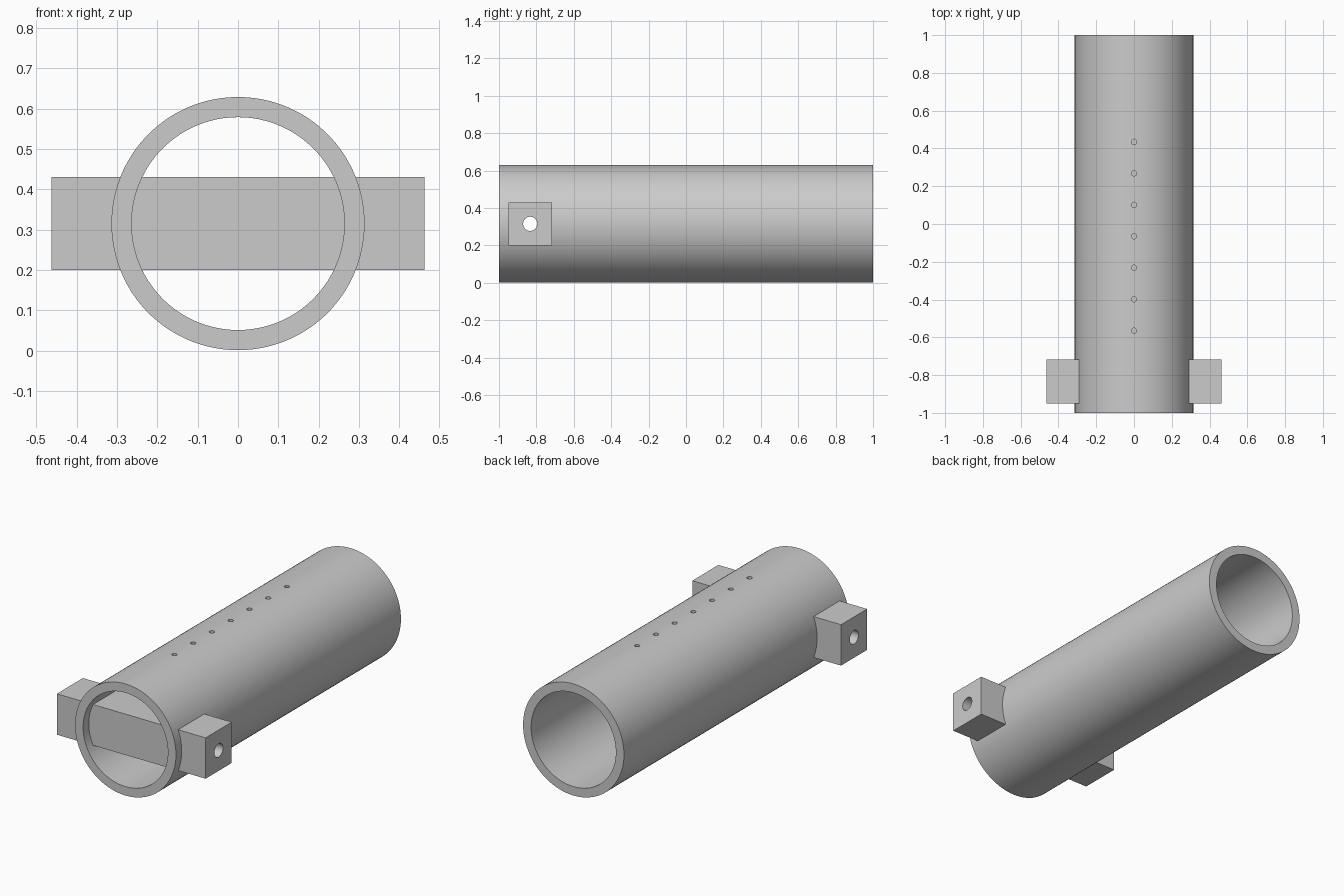
import bpy
from math import pi

if "Cube" in bpy.data.objects:
    bpy.data.objects.remove(bpy.data.objects["Cube"])

R_OUT, R_IN, ZC = 0.314, 0.264, 0.315
BAR_Y = -0.833


def cylinder(name, radius, depth, loc, rot=(0, 0, 0), sides=32):
    bpy.ops.mesh.primitive_cylinder_add(vertices=sides, radius=radius, depth=depth,
                                        location=loc, rotation=rot)
    ob = bpy.context.object
    ob.name = name
    return ob


def boolean(target, tool, op):
    # Apply a boolean and discard the tool object
    mod = target.modifiers.new(op.lower(), 'BOOLEAN')
    mod.operation, mod.solver, mod.object = op, 'EXACT', tool
    bpy.context.view_layer.objects.active = target
    bpy.ops.object.modifier_apply(modifier=mod.name)
    bpy.data.objects.remove(tool, do_unlink=True)


# Hollow tube along y
tube = cylinder("tube_with_mounting_bar", R_OUT, 2, (0, 0, ZC), (pi / 2, 0, 0), 100)
bore = cylinder("bore_cutter", R_IN, 2.2, (0, 0, ZC), (pi / 2, 0, 0), 100)
boolean(tube, bore, 'DIFFERENCE')

# Row of small holes through the top wall
for i in range(7):
    hole = cylinder("top_hole_cutter", 0.014, 0.2, (0, -0.565 + i / 6, ZC + 0.29))
    boolean(tube, hole, 'DIFFERENCE')

# Square bar crossing the tube near the front
bpy.ops.mesh.primitive_cube_add(size=1, location=(0, BAR_Y, ZC))
bar = bpy.context.object
bar.name = "mounting_bar"
bar.scale = (0.926, 0.232, 0.23)
boolean(tube, bar, 'UNION')

# Pin hole along the whole bar
pin = cylinder("pin_hole_cutter", 0.038, 1.2, (0, BAR_Y, ZC), (0, pi / 2, 0), 48)
boolean(tube, pin, 'DIFFERENCE')

# Smooth round walls, crisp edges
bpy.ops.object.select_all(action='DESELECT')
tube.select_set(True)
bpy.context.view_layer.objects.active = tube
bpy.ops.object.shade_smooth_by_angle(angle=pi / 6)
